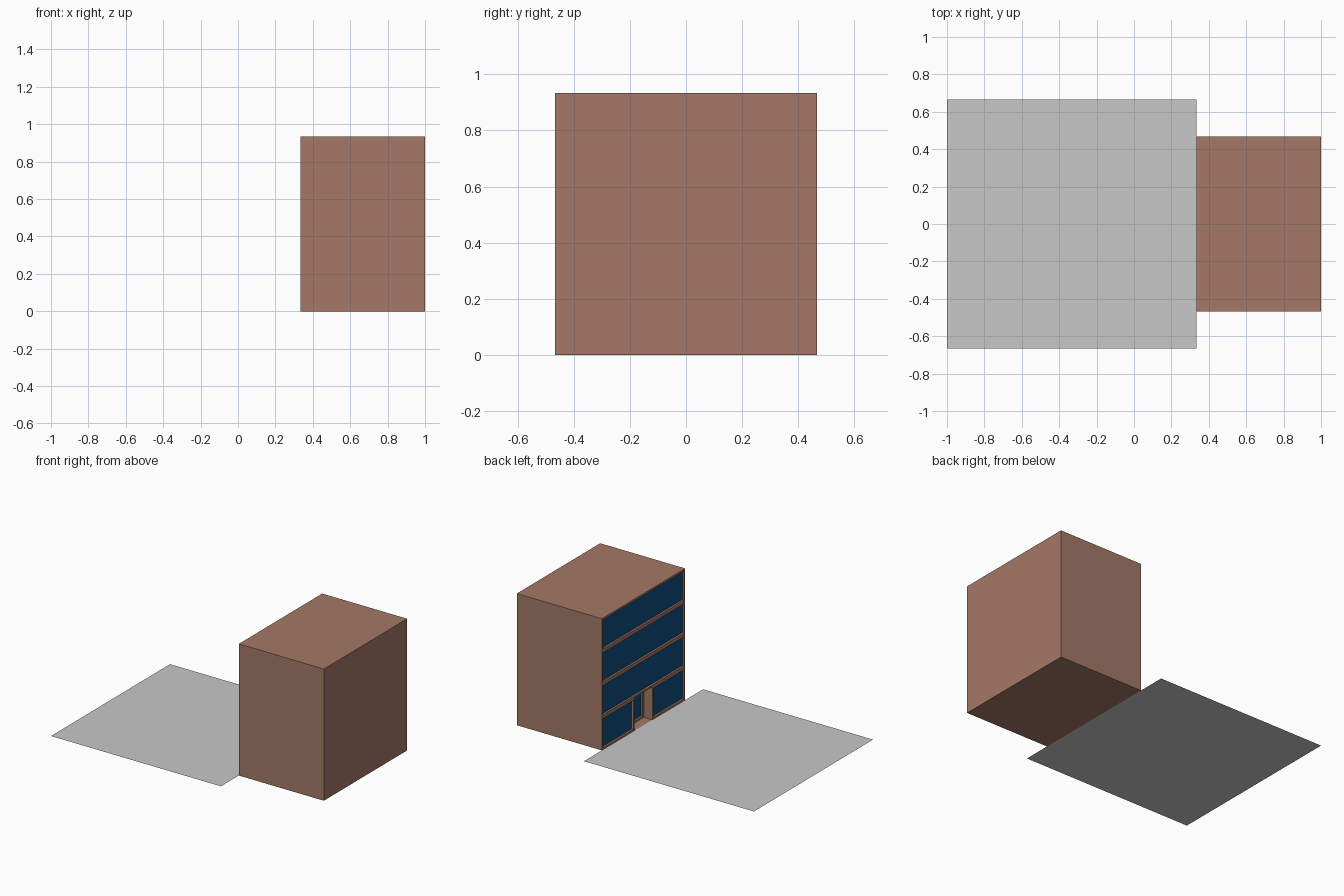
import bpy, bmesh
from mathutils import Matrix, Vector

if "Cube" in bpy.data.objects:
    bpy.data.objects.remove(bpy.data.objects["Cube"])

U = 2 / 30                       # one building module
FRONT = 5 * U                    # x of the glazed facade
FLOOR_H = 3.5 * U
FRAME, RECESS, PORCH = 0.2 * U, 0.2 * U, 1.0 * U


def material(name, rgb):
    m = bpy.data.materials.new(name)
    m.diffuse_color = (*rgb, 1)
    m.use_nodes = True
    m.node_tree.nodes["Principled BSDF"].inputs["Base Color"].default_value = m.diffuse_color
    return m


def finish(name, bm, mats):
    me = bpy.data.meshes.new(name)
    bm.to_mesh(me)
    bm.free()
    for m in mats:
        me.materials.append(m)
    ob = bpy.data.objects.new(name, me)
    bpy.context.collection.objects.link(ob)


def facade(bm):
    return [f for f in bm.faces
            if abs(f.calc_center_median().x - FRONT) < 1e-4 and abs(f.normal.x) > 0.9]


def cut(bm, faces, co, no):
    geom = set(faces)
    for f in faces:
        geom.update(f.edges)
        geom.update(f.verts)
    bmesh.ops.bisect_plane(bm, geom=list(geom), plane_co=co, plane_no=no, dist=1e-5)
    bm.normal_update()


def push_in(bm, faces, depth):
    new = bmesh.ops.extrude_discrete_faces(bm, faces=faces)["faces"]
    verts = list({v for f in new for v in f.verts})
    bmesh.ops.translate(bm, vec=Vector((depth, 0, 0)), verts=verts)
    bm.normal_update()
    return new


brick = material("brick brown", (0.37, 0.19, 0.135))
glass = material("dark blue glass", (0.004, 0.08, 0.216))
paving = material("grey paving", (0.58, 0.58, 0.58))

# Building block
bm = bmesh.new()
size = (10 * U, 14 * U, 14 * U)
bmesh.ops.create_cube(bm, size=1, matrix=Matrix.Translation((10 * U, 0, 7 * U))
                      @ Matrix.Diagonal((*size, 1)))
bm.normal_update()

# Split the facade into four floors, and the ground floor into three bays
for k in (1, 2, 3):
    cut(bm, facade(bm), (0, 0, k * FLOOR_H), (0, 0, 1))
for y in (-1.5 * U, 1.5 * U):
    ground = [f for f in facade(bm) if f.calc_center_median().z < FLOOR_H]
    cut(bm, ground, (0, y, 0), (0, 1, 0))

# Set the entrance bay back, then inset and recess glass in every bay
panels = facade(bm)
door = [f for f in panels
        if f.calc_center_bounds().z < FLOOR_H and abs(f.calc_center_bounds().y) < U]
panels = [f for f in panels if f not in door]
panels += push_in(bm, door, PORCH)
bmesh.ops.inset_individual(bm, faces=panels, thickness=FRAME, use_even_offset=True)
for f in push_in(bm, panels, RECESS):
    f.material_index = 1
bmesh.ops.recalc_face_normals(bm, faces=bm.faces)
finish("office_building", bm, [brick, glass])

# Paved forecourt
bm = bmesh.new()
bmesh.ops.create_grid(bm, x_segments=1, y_segments=1, size=10 * U,
                      matrix=Matrix.Translation((-5 * U, 0, 0)))
finish("forecourt", bm, [paving])
